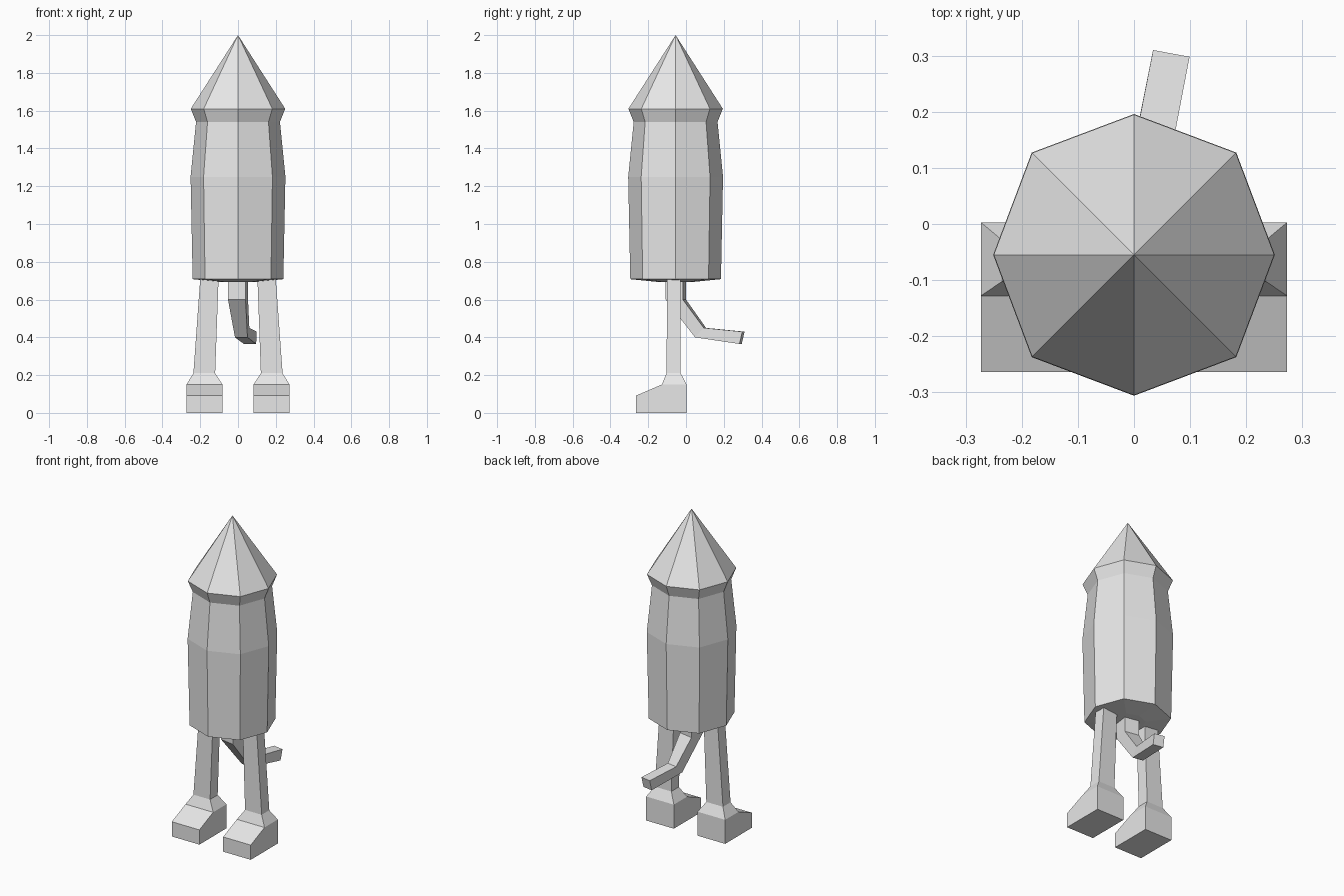
import bpy
import bmesh
import math

if "Cube" in bpy.data.objects:
    bpy.data.objects.remove(bpy.data.objects["Cube"])

grey = bpy.data.materials.new("light grey")
grey.diffuse_color = (0.8, 0.8, 0.8, 1)
grey.use_nodes = True
grey.node_tree.nodes["Principled BSDF"].inputs["Base Color"].default_value = grey.diffuse_color


def loft(name, rings, tip=None, base=None):
    """Skin equal-length rings; close each end with a point or a flat cap."""
    bm = bmesh.new()
    loops = [[bm.verts.new(p) for p in ring] for ring in rings]
    n = len(loops[0])
    for a, b in zip(loops, loops[1:]):
        for i in range(n):
            j = (i + 1) % n
            bm.faces.new((a[i], a[j], b[j], b[i]))
    for loop, point in ((loops[0], base), (loops[-1], tip)):
        if point:
            v = bm.verts.new(point)
            for i in range(n):
                bm.faces.new((loop[i], loop[(i + 1) % n], v))
        else:
            bm.faces.new(loop)
    bmesh.ops.recalc_face_normals(bm, faces=bm.faces)
    mesh = bpy.data.meshes.new(name)
    bm.to_mesh(mesh)
    bm.free()
    mesh.materials.append(grey)
    ob = bpy.data.objects.new(name, mesh)
    bpy.context.collection.objects.link(ob)
    return ob


def rect(x0, x1, y0, y1, z, z_front=None):
    """Rectangle ring; the front edge may sit at its own height."""
    zf = z if z_front is None else z_front
    return [(x0, y0, zf), (x1, y0, zf), (x1, y1, z), (x0, y1, z)]


CY = -0.055  # body axis


def octagon(r, z):
    pts = []
    for i in range(8):
        a = i * math.pi / 4
        k = r * (1.027 if i % 2 else 1)  # diagonal corners bulge slightly
        pts.append((k * math.cos(a), CY + k * math.sin(a), z))
    return pts


# Eight-sided body with an overhanging pointed cap
body_profile = [(0.10, 0.694), (0.24, 0.708), (0.251, 1.25),
                (0.222, 1.54), (0.250, 1.61)]
loft("body_and_pointed_cap", [octagon(r, z) for r, z in body_profile],
     tip=(0, CY, 2.0), base=(0, CY, 0.692))

# Legs with wedge-toed feet
for side, label in ((-1, "left"), (1, "right")):
    def mirrored(ring):
        return [(side * x, y, z) for x, y, z in ring]

    toe_profile = [(-0.264, 0), (0.003, 0), (0.003, 0.15),
                   (-0.128, 0.15), (-0.264, 0.092)]
    foot = [mirrored([(x, y, z) for y, z in toe_profile])
            for x in (0.082, 0.273)]
    loft(label + "_foot", foot)
    leg = [rect(0.082, 0.273, -0.128, 0.003, 0.15),
           rect(0.121, 0.236, -0.103, -0.028, 0.21),
           rect(0.103, 0.200, -0.100, -0.028, 0.71)]
    loft(label + "_leg", [mirrored(r) for r in leg])

# Bent tail, turned slightly to one side
stub = [(-0.053, -0.092), (0.040, -0.108), (0.053, -0.017), (-0.038, 0.0)]
tail = [[(x, y, 0.72) for x, y in stub],
        [(x, y, 0.60) for x, y in stub],
        [(-0.016, 0.060, 0.40), (0.050, 0.048, 0.40),
         (0.060, 0.094, 0.45), (-0.006, 0.106, 0.45)],
        [(0.031, 0.295, 0.365), (0.096, 0.283, 0.365),
         (0.099, 0.298, 0.43), (0.034, 0.310, 0.43)]]
loft("tail", tail)
